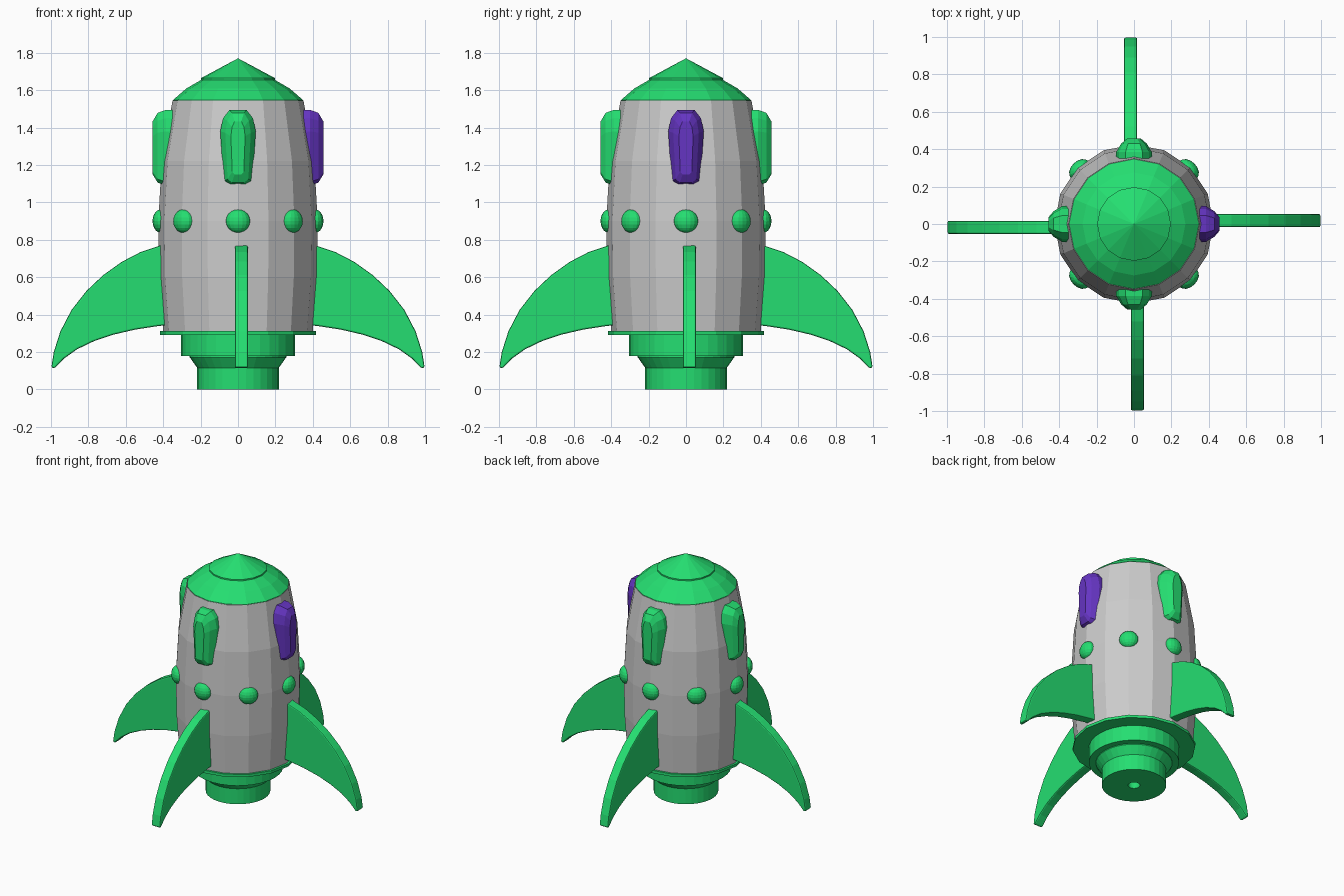
import bpy, bmesh
from math import sin, cos, pi, radians
from mathutils import Matrix, Vector

if "Cube" in bpy.data.objects:
    bpy.data.objects.remove(bpy.data.objects["Cube"])


def material(name, colour):
    m = bpy.data.materials.new(name)
    m.diffuse_color = (*colour, 1)
    m.use_nodes = True
    m.node_tree.nodes["Principled BSDF"].inputs["Base Color"].default_value = m.diffuse_color
    return m


GREEN = material("green", (0.018, 0.73, 0.165))
PURPLE = material("purple", (0.13, 0.035, 0.54))


def finish(name, bm, mat=None):
    bmesh.ops.remove_doubles(bm, verts=bm.verts, dist=1e-5)
    bmesh.ops.recalc_face_normals(bm, faces=bm.faces)
    me = bpy.data.meshes.new(name)
    bm.to_mesh(me)
    bm.free()
    ob = bpy.data.objects.new(name, me)
    bpy.context.collection.objects.link(ob)
    if mat:
        me.materials.append(mat)
    return ob


def bridge(bm, rings):
    n = len(rings[0])
    for a, b in zip(rings, rings[1:]):
        for i in range(n):
            j = (i + 1) % n
            bm.faces.new((a[i], a[j], b[j], b[i]))


def lathe(name, profile, sides, mat=None):
    """Revolve (radius, height) points around z and close both ends."""
    bm = bmesh.new()
    rings = [[bm.verts.new((r * cos(2 * pi * i / sides), r * sin(2 * pi * i / sides), z))
              for i in range(sides)] for r, z in profile]
    bridge(bm, rings)
    for ring in (rings[0], rings[-1]):
        bm.faces.new(ring)
    return finish(name, bm, mat)


# Hull, nose and engine
lathe("hull", [(.40, .31), (.422, .60), (.426, .90), (.408, 1.22), (.35, 1.545)], 16)
lathe("nose_cone", [(.347, 1.54), (.347, 1.548), (.275, 1.61), (.195, 1.656)], 16, GREEN)
lathe("nose_tip", [(.197, 1.655), (.197, 1.665), (.0005, 1.77)], 16, GREEN)
lathe("base_flange", [(.416, .292), (.416, .312)], 16, GREEN)
lathe("engine_collar", [(.305, .178), (.305, .30)], 32, GREEN)
lathe("engine_nozzle", [(.04, .06), (.04, 0), (.218, 0), (.218, .115), (.258, .172), (.258, .18)],
      32, GREEN)

# Four swept fins, each slightly off the centre plane
FIN = [(.34, .785), (.42, .768), (.52, .735), (.62, .683), (.72, .612), (.81, .527),
       (.89, .425), (.95, .31), (.985, .20), (.998, .118), (.982, .112),
       (.93, .165), (.86, .215), (.77, .258), (.67, .292), (.55, .32), (.42, .34), (.34, .345)]


def fin(name, angle):
    bm = bmesh.new()
    rings = [[bm.verts.new((r, y, z)) for r, z in FIN] for y in (-.017, .053)]
    bridge(bm, rings)
    for ring in rings:
        bm.faces.new(ring)
    bm.transform(Matrix.Rotation(angle, 4, 'Z'))
    ob = finish(name, bm, GREEN)
    bev = ob.modifiers.new("rounded_rim", 'BEVEL')
    bev.width, bev.segments = .014, 2
    bev.limit_method, bev.angle_limit = 'ANGLE', radians(50)


# Four tapered portholes with a rounded top and stepped-in faces
HALF = [(.045, 1.09), (.077, 1.11), (.095, 1.38), (.08, 1.45), (.045, 1.495)]
OUTLINE = HALF + [(-y, z) for y, z in reversed(HALF)]


def porthole(name, angle, mat):
    bm = bmesh.new()
    rings = []
    for r, sy, sz in ((.32, 1, 1), (.385, 1, 1), (.43, .72, .92), (.456, .40, .70)):
        rings.append([bm.verts.new((r, y * sy, 1.29 + (z - 1.29) * sz)) for y, z in OUTLINE])
    bridge(bm, rings)
    for ring in (rings[0], rings[-1]):
        bm.faces.new(ring)
    bm.transform(Matrix.Rotation(angle, 4, 'Z'))
    finish(name, bm, mat)


for i, side in enumerate(("right", "back", "left", "front")):
    fin(side + "_fin", i * pi / 2)
    porthole(side + "_porthole", i * pi / 2, PURPLE if side == "right" else GREEN)

# Ring of eight rivets
for i in range(8):
    bm = bmesh.new()
    bmesh.ops.create_uvsphere(bm, u_segments=16, v_segments=10, radius=1)
    bm.transform(Matrix.Rotation(i * pi / 4, 4, 'Z') @ Matrix.Translation(Vector((.412, 0, .90)))
                 @ Matrix.Diagonal((.045, .065, .063, 1)))
    finish(f"rivet_{i + 1}", bm, GREEN)
